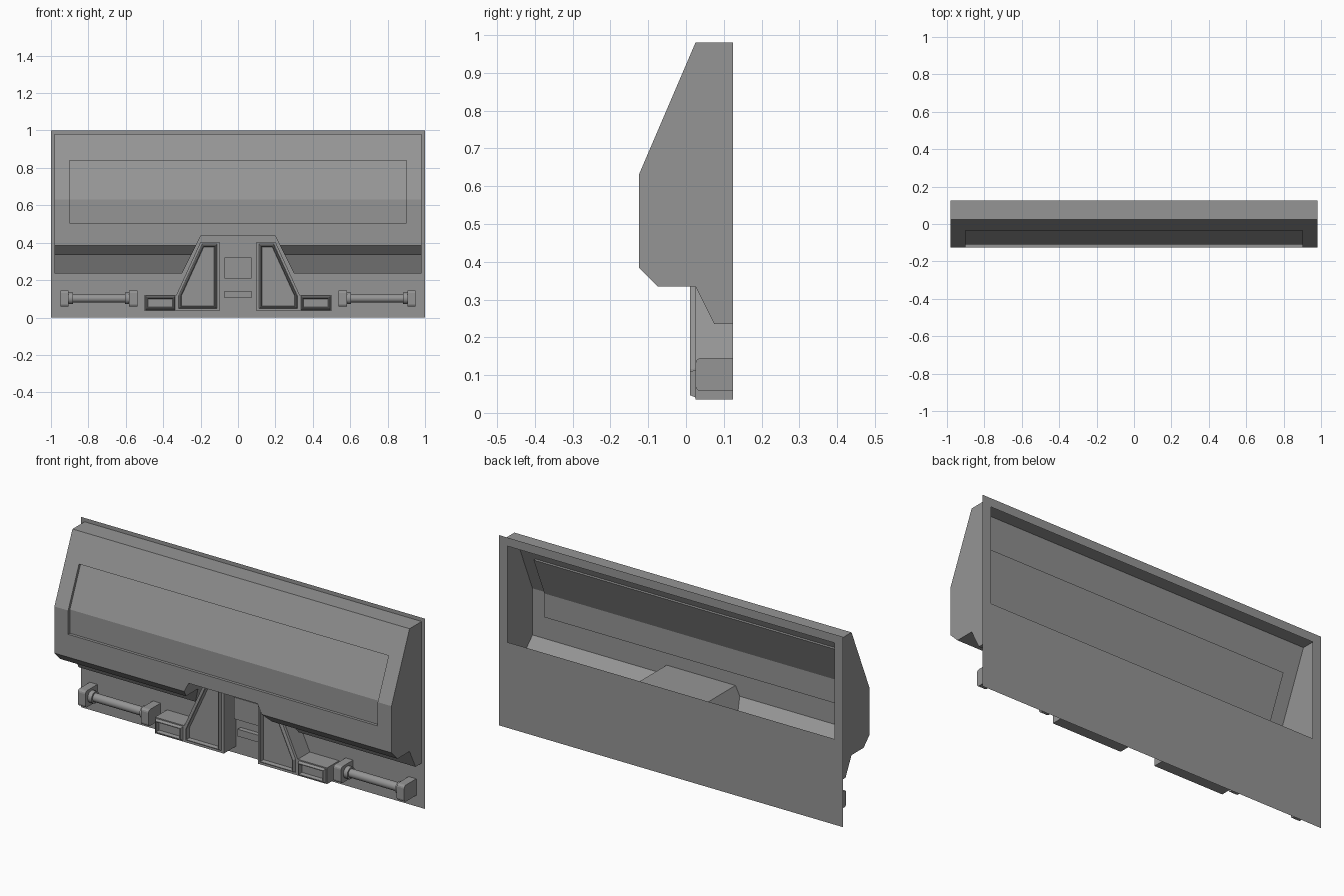
import bpy, bmesh, math
from mathutils import Vector

cube = bpy.data.objects.get("Cube")
if cube:
    bpy.data.objects.remove(cube)

grey = bpy.data.materials.new("plain grey")
grey.use_nodes = True
colour = (0.3, 0.3, 0.3, 1)
grey.diffuse_color = colour
grey.node_tree.nodes["Principled BSDF"].inputs["Base Color"].default_value = colour

BACK = 0.125   # y of the mounting plate


def finish(name, bm):
    mesh = bpy.data.meshes.new(name)
    bm.to_mesh(mesh)
    bm.free()
    mesh.materials.append(grey)
    obj = bpy.data.objects.new(name, mesh)
    bpy.context.collection.objects.link(obj)
    return obj


def prism(points, to_3d, start, end):
    """Extrude a 2D outline between two positions on the remaining axis."""
    bm = bmesh.new()
    face = bm.faces.new([bm.verts.new(to_3d(a, b, start)) for a, b in points])
    new = bmesh.ops.extrude_face_region(bm, geom=[face])["geom"]
    shift = Vector(to_3d(0, 0, end)) - Vector(to_3d(0, 0, start))
    bmesh.ops.translate(bm, vec=shift, verts=[g for g in new if isinstance(g, bmesh.types.BMVert)])
    bmesh.ops.recalc_face_normals(bm, faces=bm.faces)
    return bm


def along_x(y, z, x):
    return (x, y, z)


def along_y(x, z, y):
    return (x, y, z)


def rect(x0, x1, z0, z1):
    return [(x0, z0), (x1, z0), (x1, z1), (x0, z1)]


def front_faces(bm):
    return [f for f in bm.faces if f.normal.y < -0.99]


def cut(obj, cutter):
    mod = obj.modifiers.new("cut", "BOOLEAN")
    mod.operation = "DIFFERENCE"
    mod.solver = "EXACT"
    mod.object = cutter
    bpy.context.view_layer.objects.active = obj
    bpy.ops.object.modifier_apply(modifier=mod.name)
    bpy.data.objects.remove(cutter)


# Thin mounting plate with a wide opening
bm = bmesh.new()
left, low, high = 0.95, 0.45, 0.955
for shape in (rect(-1, 1, 0, low), rect(-1, 1, high, 1),
              rect(-1, -left, low, high), rect(left, 1, low, high)):
    bm.faces.new([bm.verts.new((x, BACK, z)) for x, z in shape])
finish("mounting_plate", bm)

# Hollow housing with a recessed front panel and a trapezoid tunnel below
profile = [(BACK, 0.98), (0.025, 0.98), (-0.125, 0.63), (-0.125, 0.385),
           (-0.075, 0.335), (0.025, 0.335), (0.075, 0.235), (BACK, 0.235)]
housing = finish("housing", prism(profile, along_x, -0.98, 0.98))
panel = [(-0.11, 0.505), (-0.11, 0.63), (-0.02, 0.84), (-0.2, 0.84), (-0.2, 0.505)]
cut(housing, finish("panel_cutter", prism(panel, along_x, -0.9, 0.9)))
tunnel = [(-0.2, 0.435), (0.2, 0.435), (0.32, 0.195), (-0.32, 0.195)]
cut(housing, finish("tunnel_cutter", prism(tunnel, along_y, -0.3, 0.3)))

bm = bmesh.new()
bm.from_mesh(housing.data)
behind = [f for f in bm.faces if f.calc_center_median().y > BACK - 0.001]
bmesh.ops.delete(bm, geom=behind, context="FACES")
bm.to_mesh(housing.data)
bm.free()


def framed_block(name, points, margin):
    """Block whose front carries a raised rim around a pocket."""
    bm = prism(points, along_y, 0.025, BACK)
    face = front_faces(bm)
    for thickness, depth in ((margin, 0), (0.006, 0.015), (0.004, 0), (0.004, -0.02)):
        bmesh.ops.inset_region(bm, faces=face, thickness=thickness, depth=depth,
                               use_even_offset=True)
    finish(name, bm)


# Brackets, feet and the end-blocked rods, once per side
for side, s in (("left", 1), ("right", -1)):
    gusset = [(0.1, 0.035), (0.33, 0.035), (0.33, 0.12), (0.2, 0.405), (0.1, 0.405)]
    framed_block(side + "_bracket", [(s * x, z) for x, z in gusset], 0.013)
    framed_block(side + "_bracket_foot", [(s * x, z) for x, z in rect(0.33, 0.5, 0.035, 0.12)], 0.006)

    for part, x in (("inner", 0.56), ("outer", 0.927)):
        bm = prism(rect(s * x - 0.022, s * x + 0.022, 0.058, 0.145), along_y, 0.025, BACK)
        edges = [e for e in bm.edges if all(v.co.y < 0.03 for v in e.verts)
                 and abs(e.verts[0].co.z - e.verts[1].co.z) < 0.001]
        bmesh.ops.bevel(bm, geom=edges, offset=0.014, segments=3, profile=0.5, affect="EDGES")
        finish(f"{side}_{part}_rod_block", bm)

    for part, x, radius, length in (("rod", 0.743, 0.022, 0.33),
                                    ("inner_collar", 0.592, 0.031, 0.025),
                                    ("outer_collar", 0.895, 0.031, 0.025)):
        bpy.ops.mesh.primitive_cylinder_add(vertices=24, radius=radius, depth=length,
                                            location=(s * x, 0.075, 0.102),
                                            rotation=(0, math.pi / 2, 0))
        obj = bpy.context.object
        obj.name = f"{side}_{part}"
        obj.data.materials.append(grey)
        bpy.ops.object.shade_smooth_by_angle(angle=math.radians(40))

# Centre details between the brackets
finish("centre_box", prism(rect(-0.073, 0.073, 0.208, 0.322), along_y, 0.07, BACK))
finish("centre_bar", prism(rect(-0.073, 0.073, 0.105, 0.142), along_y, 0.1, BACK))
